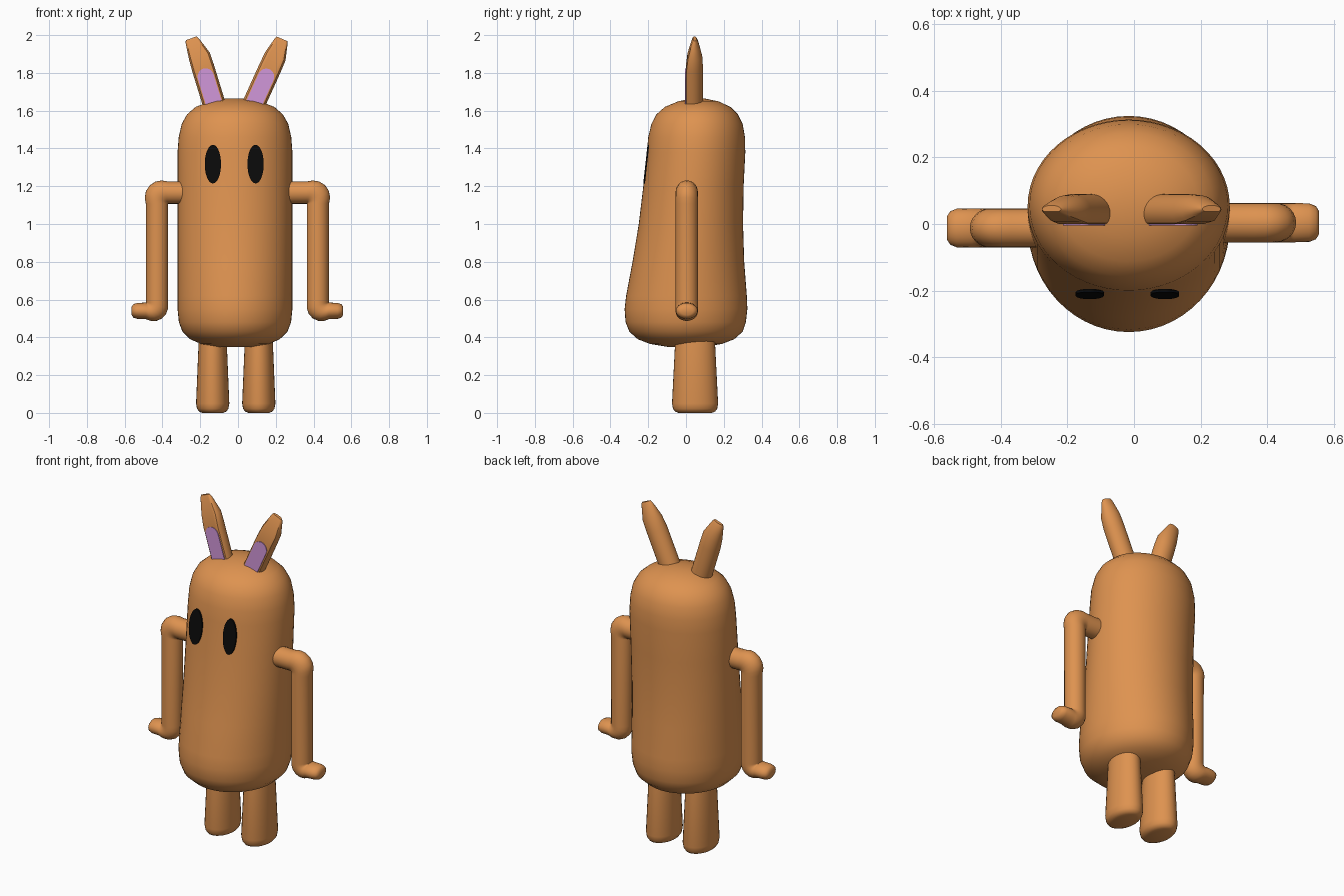
import bpy, bmesh, math
from mathutils import Vector

if "Cube" in bpy.data.objects:
    bpy.data.objects.remove(bpy.data.objects["Cube"])


def mat(name, rgb):
    m = bpy.data.materials.new(name)
    m.diffuse_color = (*rgb, 1)
    m.use_nodes = True
    m.node_tree.nodes["Principled BSDF"].inputs["Base Color"].default_value = m.diffuse_color
    return m


FUR = mat("orange brown", (0.73, 0.29, 0.08))
PINK = mat("lavender", (0.64, 0.31, 0.70))
BLACK = mat("black", (0.003, 0.003, 0.003))


def finish(bm, name, material, angle=40):
    bmesh.ops.recalc_face_normals(bm, faces=bm.faces)
    me = bpy.data.meshes.new(name)
    bm.to_mesh(me)
    bm.free()
    me.materials.append(material)
    ob = bpy.data.objects.new(name, me)
    bpy.context.collection.objects.link(ob)
    bpy.context.view_layer.objects.active = ob
    ob.select_set(True)
    bpy.ops.object.shade_smooth_by_angle(angle=math.radians(angle))
    ob.select_set(False)
    return ob


def loft(name, rings, material=FUR, n=32, flat=-1, angle=40):
    """Skin elliptical sections (centre, u, v); flat cuts the -v side straight."""
    bm = bmesh.new()
    loops = []
    for c, u, v in rings:
        c, u, v = Vector(c), Vector(u), Vector(v)
        angs = [2 * math.pi * i / n for i in range(n)]
        loops.append([bm.verts.new(c + u * math.cos(a) + v * max(math.sin(a), flat))
                      for a in angs])
    for a, b in zip(loops, loops[1:]):
        for i in range(n):
            j = (i + 1) % n
            bm.faces.new((a[i], a[j], b[j], b[i]))
    bm.faces.new(loops[0])
    bm.faces.new(loops[-1])
    return finish(bm, name, material, angle)


def plate(name, points, push, material):
    """Thin plate from an outline, extruded by the push vector."""
    bm = bmesh.new()
    f = bm.faces.new([bm.verts.new(p) for p in points])
    r = bmesh.ops.extrude_face_region(bm, geom=[f])
    verts = [g for g in r["geom"] if isinstance(g, bmesh.types.BMVert)]
    bmesh.ops.translate(bm, verts=verts, vec=push)
    return finish(bm, name, material, 30)


# Body: z, front y, back y, half width
profile = [
    (0.350, -0.10, 0.10, 0.10), (0.365, -0.19, 0.19, 0.18),
    (0.39, -0.255, 0.255, 0.237), (0.43, -0.30, 0.30, 0.278),
    (0.48, -0.32, 0.317, 0.297), (0.55, -0.325, 0.325, 0.304),
    (0.62, -0.317, 0.322, 0.304), (0.8, -0.283, 0.308, 0.304),
    (1.0, -0.25, 0.302, 0.304), (1.2, -0.226, 0.305, 0.304),
    (1.38, -0.207, 0.314, 0.304), (1.46, -0.20, 0.312, 0.298),
    (1.53, -0.183, 0.30, 0.282), (1.58, -0.157, 0.275, 0.254),
    (1.62, -0.112, 0.235, 0.208), (1.65, -0.04, 0.17, 0.13),
    (1.664, 0.03, 0.10, 0.05)]
loft("body", [((-0.016, (f + b) / 2, z), (w, 0, 0), (0, (b - f) / 2, 0))
              for z, f, b, w in profile], n=56)

# Legs: z, half width, half depth
leg = [(0, 0.055, 0.088), (0.007, 0.072, 0.106), (0.022, 0.083, 0.117),
       (0.05, 0.088, 0.122), (0.385, 0.074, 0.105), (0.46, 0.072, 0.102)]
for side, x in (("left", -0.134), ("right", 0.11)):
    loft(side + "_leg", [((x, 0.048, z), (w, 0, 0), (0, d, 0)) for z, w, d in leg])

# Arms: sections as outward x, z, in-plane half vector, half width in y
arm = [(0.25, 1.166, 0, 0.059, 0.059)]
for deg in range(0, 91, 15):                      # shoulder bend
    t = math.radians(deg)
    h = 0.059 * (1 + 0.17 * math.sin(2 * t))
    ux, uz = h * math.sin(t), h * math.cos(t)
    arm.append((0.367 + ux, 1.107 + uz, ux, uz, 0.059))
for deg in range(0, 91, 15):                      # wrist bend
    t = math.radians(deg)
    h = (0.058 - 0.014 * deg / 90) * (1 + 0.17 * math.sin(2 * t))
    ux, uz = h * math.cos(t), h * math.sin(t)
    arm.append((0.484 - ux, 0.584 - uz, ux, uz, 0.059))
arm += [(0.53, 0.54, 0, 0.042, 0.058), (0.55, 0.54, 0, 0.036, 0.05),
        (0.56, 0.54, 0, 0.022, 0.034)]
for side, s, y in (("left", -1, -0.012), ("right", 1, 0.004)):
    loft(side + "_arm", [((s * x - 0.003, y, z), (s * ux, 0, uz), (0, d, 0))
                         for x, z, ux, uz, d in arm], n=24)

# Ears: flat front, round back, tapering from knee to tip
ears = {"left": ((-0.128, 1.64), (-0.204, 1.888), (-0.249, 1.985)),
        "right": ((0.088, 1.645), (0.198, 1.888), (0.234, 1.982))}
sections = [(-0.35, 0.059, 0, 0.09), (0, 0.06, 0, 0.09), (0.75, 0.06, 0, 0.09),
            (1.0, 0.058, 0.008, 0.086), (1.45, 0.047, 0.02, 0.075),
            (1.85, 0.037, 0.032, 0.063), (1.98, 0.03, 0.038, 0.056)]
FLAT = -0.6
for side, pts in ears.items():
    base, knee, tip = (Vector((p[0], 0, p[1])) for p in pts)
    across = Vector((0, 1, 0)).cross((tip - base).normalized())
    rings = []
    for t, w, f, b in sections:
        p = base.lerp(knee, t) if t <= 1 else knee.lerp(tip, t - 1)
        v = (b - f) / (1 - FLAT)
        rings.append((p + Vector((0, b - v, 0)), across * w, (0, v, 0)))
    loft(side + "_ear", rings, flat=FLAT, angle=30)

    # Arched inner ear plate
    up = (knee - base).normalized()
    side_dir = Vector((0, 1, 0)).cross(up)
    r, top = 0.043, 0.146
    outline = [base + side_dir * r - up * 0.06]
    for i in range(17):
        a = math.pi * i / 16
        outline.append(base + side_dir * r * math.cos(a)
                       + up * (top + 0.045 * math.sin(a)))
    outline.append(base - side_dir * r - up * 0.06)
    plate(side + "_inner_ear", [p + Vector((0, 0.003, 0)) for p in outline],
          (0, -0.007, 0), PINK)

# Eyes: oval plates leaning back with the face
for side, x in (("left", -0.133), ("right", 0.093)):
    oval = []
    for i in range(40):
        a = 2 * math.pi * i / 40
        dz = 0.102 * math.sin(a)
        oval.append((x + 0.043 * math.cos(a), -0.206 + 0.11 * dz, 1.317 + dz))
    plate(side + "_eye", oval, (0, -0.009, 0), BLACK)
